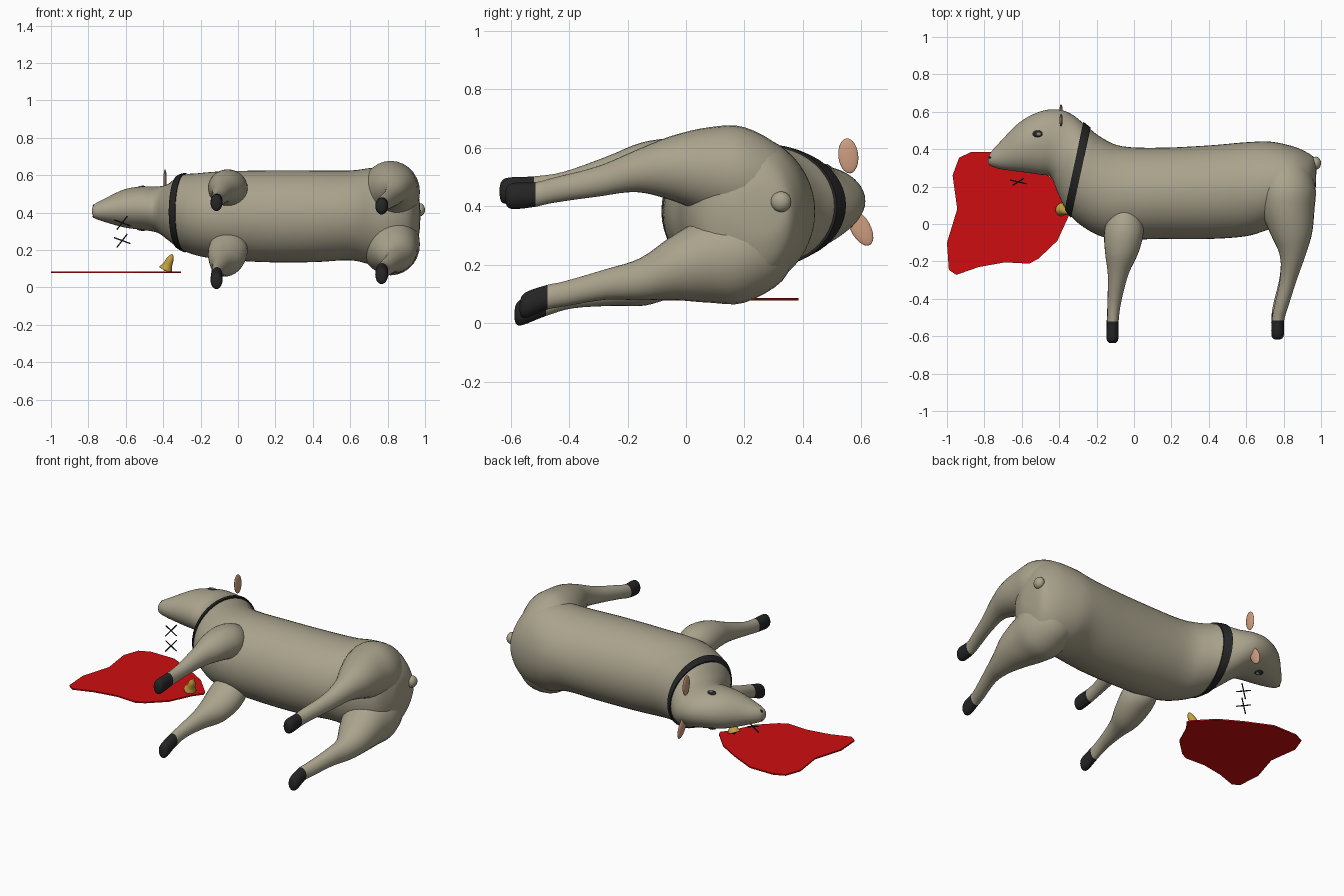
import bpy, bmesh, math
from mathutils import Vector

if "Cube" in bpy.data.objects:
    bpy.data.objects.remove(bpy.data.objects["Cube"])


def material(name, rgb):
    m = bpy.data.materials.new(name)
    m.diffuse_color = (*rgb, 1)
    m.use_nodes = True
    m.node_tree.nodes["Principled BSDF"].inputs["Base Color"].default_value = m.diffuse_color
    return m


WOOL = material("wool_tan", (0.40, 0.365, 0.265))
BLACK = material("hoof_black", (0.018, 0.018, 0.018))
PINK = material("ear_pink", (0.62, 0.34, 0.215))
GOLD = material("bell_gold", (0.55, 0.35, 0.05))
RED = material("pool_red", (0.62, 0.004, 0.005))
GREY = material("eye_grey", (0.22, 0.22, 0.2))


def finish(name, bm, mats, smooth=True):
    bmesh.ops.recalc_face_normals(bm, faces=bm.faces[:])
    me = bpy.data.meshes.new(name)
    bm.to_mesh(me)
    bm.free()
    ob = bpy.data.objects.new(name, me)
    bpy.context.collection.objects.link(ob)
    for m in mats:
        me.materials.append(m)
    if smooth:
        bpy.context.view_layer.objects.active = ob
        ob.select_set(True)
        bpy.ops.object.shade_smooth_by_angle(angle=math.radians(50))
        ob.select_set(False)
    return ob


def sample(rings, t):
    """Smooth interpolation between ring rows (centre, u axis, v axis)."""
    n = len(rings) - 1
    i = min(int(t), n - 1)
    f = t - i
    a, b, c, d = (rings[max(0, min(n, i + k))] for k in (-1, 0, 1, 2))
    return [0.5 * (2 * q + (r - p) * f + (2 * p - 5 * q + 4 * r - s) * f * f
                   + (3 * q - p - 3 * r + s) * f ** 3)
            for p, q, r, s in zip(a, b, c, d)]


def loft(name, rings, mats, steps=4, sides=32, t0=0, t1=None, grow=1, switch=None):
    """Skin over the rings; faces beyond row 'switch' take the second material."""
    t1 = len(rings) - 1 if t1 is None else t1
    count = max(2, round((t1 - t0) * steps))
    bm = bmesh.new()
    prev = None
    for k in range(count + 1):
        t = t0 + (t1 - t0) * k / count
        c, u, v = sample(rings, t)
        row = [bm.verts.new(c + (u * math.cos(a) + v * math.sin(a)) * grow)
               for a in (2 * math.pi * j / sides for j in range(sides))]
        if prev:
            for j in range(sides):
                f = bm.faces.new((prev[j], prev[j - 1], row[j - 1], row[j]))
                f.material_index = int(switch is not None and t > switch + 0.01)
        else:
            bm.faces.new(row)
        prev = row
    bm.faces.new(prev).material_index = int(switch is not None)
    return finish(name, bm, mats)


def ellipsoid(name, loc, radii, mat, tilt=0):
    bm = bmesh.new()
    bmesh.ops.create_uvsphere(bm, u_segments=24, v_segments=14, radius=1)
    bmesh.ops.scale(bm, vec=radii, verts=bm.verts[:])
    ob = finish(name, bm, [mat])
    ob.location = loc
    ob.rotation_euler.x = tilt
    return ob


# Head, neck and body: back xy, belly xy, z range of each section
BODY = [
    (-.78, .35, -.78, .325, .395, .42),
    (-.768, .38, -.765, .31, .37, .445),
    (-.715, .44, -.71, .293, .35, .475),
    (-.61, .545, -.60, .278, .32, .525),
    (-.50, .602, -.51, .265, .307, .54),
    (-.405, .612, -.445, .25, .29, .54),
    (-.33, .585, -.405, .16, .25, .555),
    (-.255, .525, -.355, .065, .205, .60),
    (-.17, .46, -.265, -.02, .17, .61),
    (-.06, .415, -.12, -.08, .15, .62),
    (.15, .408, .14, -.08, .135, .625),
    (.40, .42, .40, -.08, .135, .625),
    (.60, .437, .60, -.065, .145, .625),
    (.73, .44, .72, -.03, .12, .64),
    (.85, .415, .84, .0, .12, .64),
    (.93, .38, .92, .05, .17, .58),
    (.968, .345, .962, .14, .27, .49),
    (.975, .28, .972, .20, .35, .42),
]
body = []
for ax, ay, bx, by, lo, hi in BODY:
    body.append((Vector(((ax + bx) / 2, (ay + by) / 2, (lo + hi) / 2)),
                 Vector(((ax - bx) / 2, (ay - by) / 2, 0)),
                 Vector((0, 0, (hi - lo) / 2))))
loft("body_and_head", body, [WOOL], steps=5, sides=48)
loft("collar", body, [BLACK], steps=10, sides=48, t0=6.78, t1=7.27, grow=1.035)

# Legs: x, y, z, radius in x, radius in z
HIND = [
    (.80, .375, .46, .03, .03), (.81, .33, .475, .11, .12),
    (.815, .2, .505, .155, .165), (.82, .08, .52, .145, .15),
    (.84, -.05, .53, .112, .11), (.848, -.17, .52, .068, .072),
    (.825, -.3, .485, .045, .052), (.785, -.45, .455, .037, .043),
    (.77, -.515, .44, .033, .042), (.768, -.585, .435, .034, .045),
    (.768, -.61, .433, .026, .036), (.768, -.618, .433, .01, .015),
]
FRONT = [
    (-.05, .105, .50, .025, .03), (-.05, .07, .515, .07, .08),
    (-.053, -.03, .53, .105, .10), (-.065, -.15, .533, .09, .085),
    (-.085, -.27, .51, .055, .06), (-.105, -.42, .475, .036, .042),
    (-.113, -.52, .46, .031, .042), (-.115, -.605, .453, .032, .045),
    (-.115, -.63, .45, .025, .036), (-.115, -.637, .45, .01, .015),
]
for label, rows, hoof in (("hind", HIND, 8), ("front", FRONT, 6)):
    for side in ("upper", "lower"):
        leg = []
        for x, y, z, rx, rz in rows:
            if side == "lower":     # opposite leg, swung down to the ground
                z = .74 + .41 * min(y, 0) - z
                y = y * .92 if y < 0 else y
            leg.append((Vector((x, y, z)), Vector((rx, 0, 0)), Vector((0, 0, rz))))
        loft(f"{side}_{label}_leg", leg, [WOOL, BLACK], sides=28, switch=hoof)

# Tail stub
ellipsoid("tail", (.972, .325, .415), (.028, .035, .035), WOOL)

# Ears
ellipsoid("upper_ear", (-.39, .555, .572), (.009, .034, .06), PINK, .1)
ellipsoid("lower_ear", (-.39, .597, .325), (.009, .034, .066), PINK, .5)

# Eyes and nostrils on both sides of the head
for side, s in (("upper", 1), ("lower", -1)):
    ellipsoid(f"{side}_eye", (-.513, .482, .4225 + s * .107), (.029, .02, .012), BLACK, -s * .3)
    ellipsoid(f"{side}_iris", (-.51, .480, .4225 + s * .112), (.015, .011, .01), GREY, -s * .3)
    ellipsoid(f"{side}_nostril", (-.765, .355, .408 + s * .028), (.012, .007, .009), BLACK)


def bar(name, p, q, r=.0035):
    p, q = Vector(p), Vector(q)
    d = (q - p).normalized()
    u = d.cross(Vector((0, 1, 0))).normalized() * r
    v = d.cross(u)
    loft(name, [(p, u, v), (q, u, v)], [BLACK], steps=2, sides=6)


# Pair of floating crosses
for n, z in enumerate((.345, .25), 1):
    bar(f"cross_{n}_long_bar", (-.662, .235, z + .016), (-.575, .215, z - .016))
    bar(f"cross_{n}_short_bar", (-.647, .208, z - .035), (-.592, .242, z + .035))

# Bell lying on its rim, with clapper
top, mouth = Vector((-.352, .062, .175)), Vector((-.386, .078, .098))
axis = (mouth - top).normalized()
u = axis.cross(Vector((0, 1, 0))).normalized()
v = axis.cross(u)
bell = [(top.lerp(mouth, f), u * r, v * r) for f, r in
        ((0, .006), (.12, .012), (.35, .02), (.7, .025), (1, .036), (1.01, .028), (.85, .02))]
loft("bell", bell, [GOLD], sides=24)
ellipsoid("bell_clapper", mouth, (.011, .011, .011), BLACK)

# Flat red pool with an irregular rim
RIM = [(-.97, .26), (-.935, .355), (-.87, .385), (-.71, .385), (-.55, .31), (-.42, .235),
       (-.315, .125), (-.305, .1), (-.35, .04), (-.41, -.09), (-.51, -.185), (-.56, -.212),
       (-.69, -.205), (-.83, -.23), (-.95, -.272), (-.99, -.245), (-1, -.1), (-.945, .08)]
bm = bmesh.new()
face = bm.faces.new([bm.verts.new((x, y, .078)) for x, y in RIM])
top_face = bmesh.ops.extrude_face_region(bm, geom=[face])
bmesh.ops.translate(bm, vec=(0, 0, .008),
                    verts=[g for g in top_face["geom"] if isinstance(g, bmesh.types.BMVert)])
finish("red_pool", bm, [RED], smooth=False)
